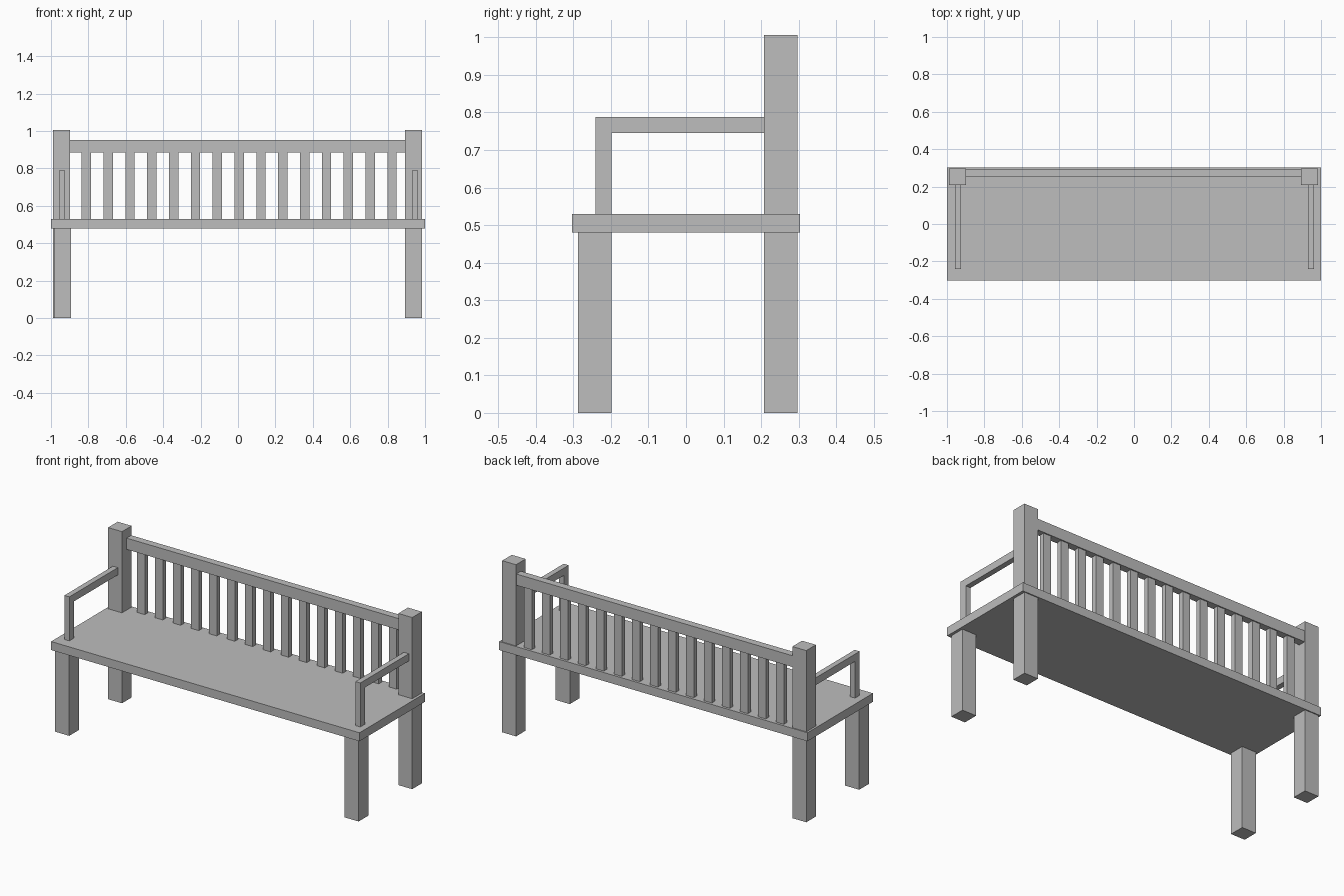
import bpy

cube = bpy.data.objects.get("Cube")
if cube:
    bpy.data.objects.remove(cube, do_unlink=True)

# One plain grey finish
grey = bpy.data.materials.new("plain grey")
grey.use_nodes = True
COLOUR = (0.51, 0.51, 0.51, 1)
grey.diffuse_color = COLOUR
grey.node_tree.nodes["Principled BSDF"].inputs["Base Color"].default_value = COLOUR


def box(name, x, y, z):
    """Box spanning the (low, high) range on each axis."""
    spans = (x, y, z)
    bpy.ops.mesh.primitive_cube_add(size=1, location=[(a + b) / 2 for a, b in spans])
    obj = bpy.context.object
    obj.name = name
    obj.scale = [b - a for a, b in spans]
    bpy.ops.object.transform_apply(location=False, rotation=False, scale=True)
    obj.data.materials.append(grey)
    return obj


SEAT_BOTTOM, SEAT_TOP = 0.48, 0.53
RAIL_BOTTOM, RAIL_TOP = 0.885, 0.951
ARM_BOTTOM, ARM_TOP = 0.745, 0.788
POST_FRONT, POST_BACK = 0.208, 0.297

# Seat board
box("seat", (-1, 1), (-0.303, 0.303), (SEAT_BOTTOM, SEAT_TOP))

# Legs, tall back posts and armrests on both sides
sides = {
    "right": {"leg": (-0.984, -0.893), "post": (-0.988, -0.898), "arm": (-0.957, -0.925)},
    "left": {"leg": (0.893, 0.984), "post": (0.894, 0.984), "arm": (0.93, 0.962)},
}
for side, x in sides.items():
    box(f"front_leg_{side}", x["leg"], (-0.288, -0.199), (0, SEAT_BOTTOM))
    box(f"back_post_{side}", x["post"], (POST_FRONT, POST_BACK), (0, 1.006))
    box(f"arm_support_{side}", x["arm"], (-0.241, -0.199), (SEAT_TOP, ARM_BOTTOM))
    box(f"armrest_{side}", x["arm"], (-0.241, POST_FRONT), (ARM_BOTTOM, ARM_TOP))

# Top rail between the posts
box("top_rail", (-0.898, 0.894), (0.252, 0.295), (RAIL_BOTTOM, RAIL_TOP))

# Evenly spaced upright slats
SLATS, FIRST, LAST, HALF = 15, -0.811, 0.823, 0.025
for i in range(SLATS):
    c = FIRST + (LAST - FIRST) * i / (SLATS - 1)
    box(f"back_slat_{i + 1}", (c - HALF, c + HALF), (0.259, 0.288), (SEAT_TOP, RAIL_BOTTOM))
